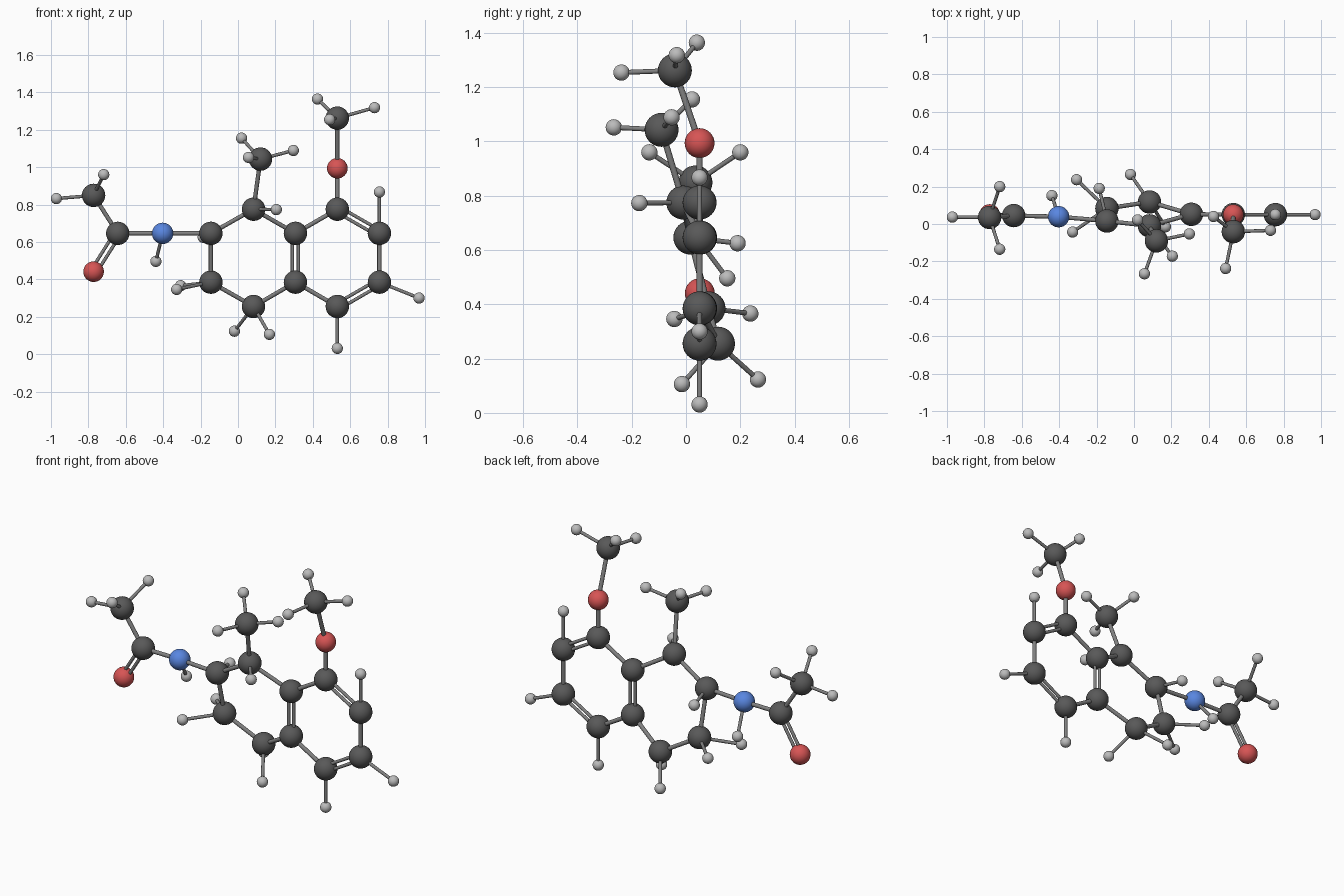
import bpy, bmesh
from mathutils import Vector, Matrix

if "Cube" in bpy.data.objects:
    bpy.data.objects.remove(bpy.data.objects["Cube"])


def material(name, r, g, b):
    m = bpy.data.materials.new(name)
    m.diffuse_color = (r, g, b, 1)
    m.use_nodes = True
    m.node_tree.nodes["Principled BSDF"].inputs["Base Color"].default_value = m.diffuse_color
    return m


CARBON = material("dark_grey", 0.1, 0.1, 0.1)
OXYGEN = material("red", 0.68, 0.09, 0.09)
NITROGEN = material("blue", 0.1, 0.24, 0.75)
HYDROGEN = material("light_grey", 0.5, 0.5, 0.5)
ROD = material("mid_grey", 0.22, 0.22, 0.22)


def finish(bm, name, mat):
    for f in bm.faces:
        f.smooth = len(f.verts) <= 4
    me = bpy.data.meshes.new(name)
    bm.to_mesh(me)
    bm.free()
    me.materials.append(mat)
    ob = bpy.data.objects.new(name, me)
    bpy.context.collection.objects.link(ob)
    return ob


def atom(name, pos, radius, mat):
    bm = bmesh.new()
    bmesh.ops.create_uvsphere(bm, u_segments=32, v_segments=16, radius=radius)
    finish(bm, name, mat).location = pos


def bond(name, a, b, radius, double=False):
    a, b = Vector(a), Vector(b)
    d = b - a
    # double bonds are a pair of rods side by side in the front plane
    side = d.cross(Vector((0, 1, 0))).normalized() * 0.016
    bm = bmesh.new()
    for s in ((-1, 1) if double else (0,)):
        mat = Matrix.Translation((a + b) / 2 + side * s) @ d.to_track_quat('Z', 'Y').to_matrix().to_4x4()
        bmesh.ops.create_cone(bm, cap_ends=True, segments=16, radius1=radius,
                              radius2=radius, depth=d.length, matrix=mat)
    finish(bm, name, ROD)


# Heavy atoms: flat aromatic ring, puckered second ring, side groups
carbons = {
    "fused_top": (0.307, 0.052, 0.646),
    "aromatic_top": (0.531, 0.05, 0.775),
    "aromatic_upper_right": (0.756, 0.05, 0.646),
    "aromatic_lower_right": (0.756, 0.05, 0.385),
    "aromatic_bottom": (0.531, 0.05, 0.255),
    "fused_bottom": (0.307, 0.052, 0.385),
    "ring_bottom": (0.083, 0.118, 0.255),
    "ring_lower_left": (-0.145, 0.083, 0.385),
    "ring_upper_left": (-0.145, 0.016, 0.646),
    "ring_top": (0.083, -0.01, 0.775),
    "ring_methyl": (0.12, -0.09, 1.043),
    "ether_methyl": (0.531, -0.041, 1.262),
    "carbonyl": (-0.643, 0.045, 0.646),
    "acetyl_methyl": (-0.772, 0.035, 0.849),
}
oxygens = {"ether_oxygen": (0.531, 0.05, 0.994), "carbonyl_oxygen": (-0.772, 0.051, 0.441)}
nitrogens = {"amide_nitrogen": (-0.403, 0.039, 0.646)}
heavy = {**carbons, **oxygens, **nitrogens}

for group, radius, mat in ((carbons, 0.0625, CARBON), (oxygens, 0.055, OXYGEN),
                           (nitrogens, 0.057, NITROGEN)):
    for name, pos in group.items():
        atom(name + "_atom", pos, radius, mat)

# Rods between heavy atoms, as chains
doubles = {("fused_bottom", "fused_top"), ("aromatic_top", "aromatic_upper_right"),
           ("aromatic_lower_right", "aromatic_bottom"), ("carbonyl", "carbonyl_oxygen")}
chains = [
    ["fused_top", "aromatic_top", "aromatic_upper_right", "aromatic_lower_right",
     "aromatic_bottom", "fused_bottom", "fused_top"],
    ["fused_bottom", "ring_bottom", "ring_lower_left", "ring_upper_left", "ring_top", "fused_top"],
    ["ring_top", "ring_methyl"],
    ["aromatic_top", "ether_oxygen", "ether_methyl"],
    ["ring_upper_left", "amide_nitrogen", "carbonyl", "acetyl_methyl"],
    ["carbonyl", "carbonyl_oxygen"],
]
for chain in chains:
    for p, q in zip(chain, chain[1:]):
        two = (p, q) in doubles
        bond(f"bond_{p}_{q}", heavy[p], heavy[q], 0.009 if two else 0.0115, two)

# Hydrogens with their thin rods, listed by the atom they sit on
hydrogens = {
    "acetyl_methyl": [(-0.971, 0.037, 0.832), (-0.718, 0.2, 0.96), (-0.718, -0.135, 0.96)],
    "amide_nitrogen": [(-0.439, 0.152, 0.496)],
    "ring_upper_left": [(-0.186, 0.19, 0.625)],
    "ring_top": [(0.205, -0.172, 0.773)],
    "ring_lower_left": [(-0.328, -0.043, 0.346), (-0.307, 0.237, 0.366)],
    "ring_bottom": [(-0.019, 0.265, 0.123), (0.168, -0.015, 0.106)],
    "ring_methyl": [(0.019, 0.022, 1.155), (0.056, -0.266, 1.052), (0.296, -0.053, 1.089)],
    "ether_methyl": [(0.425, 0.04, 1.364), (0.49, -0.238, 1.254), (0.73, -0.034, 1.318)],
    "aromatic_upper_right": [(0.756, 0.05, 0.867)],
    "aromatic_lower_right": [(0.968, 0.05, 0.3)],
    "aromatic_bottom": [(0.531, 0.05, 0.031)],
}
for parent, spots in hydrogens.items():
    for i, pos in enumerate(spots, 1):
        atom(f"{parent}_hydrogen_{i}", pos, 0.03, HYDROGEN)
        bond(f"{parent}_hydrogen_bond_{i}", heavy[parent], pos, 0.009)
